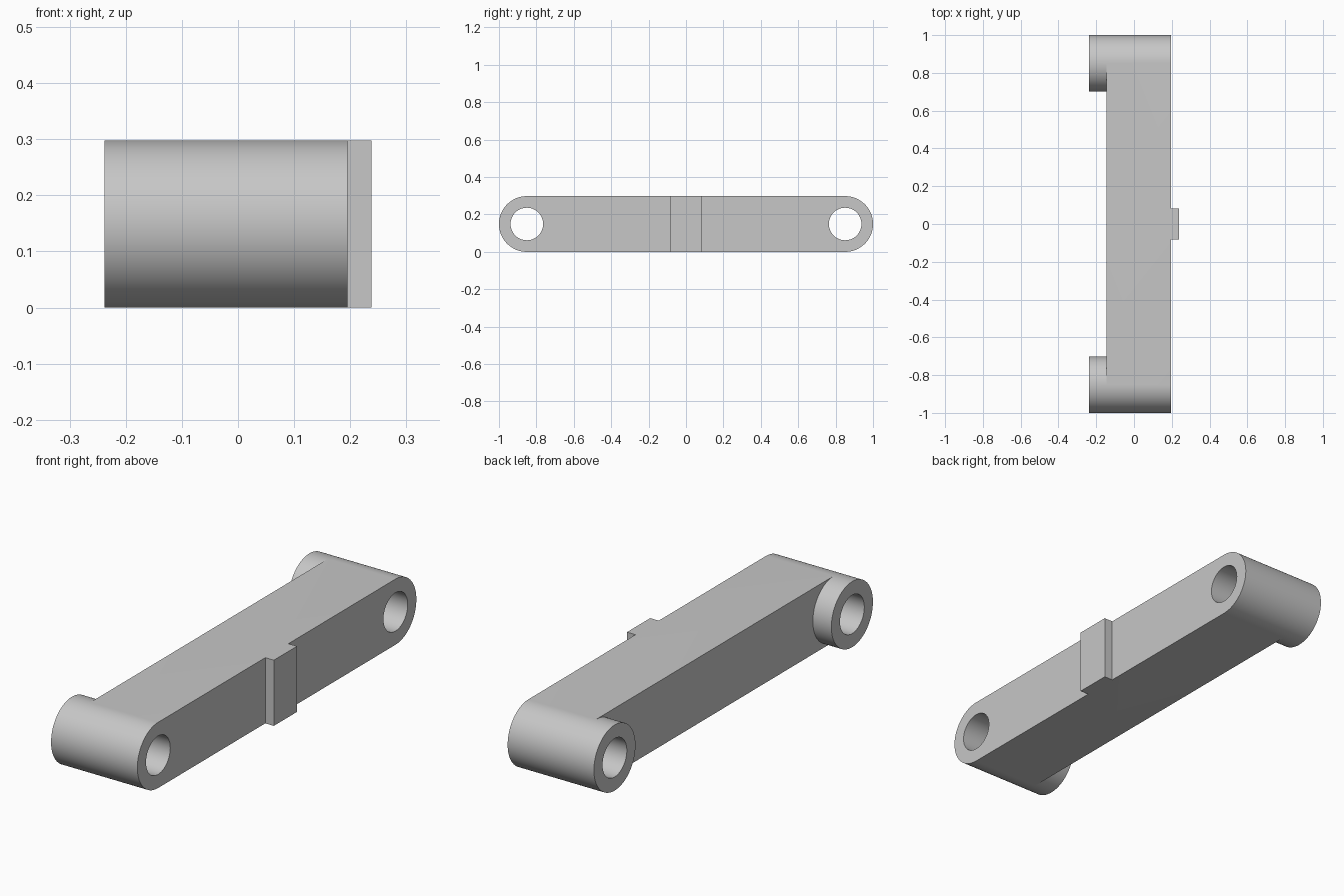
import bpy, bmesh
from math import cos, sin, pi, radians
from mathutils import Vector

old = bpy.data.objects.get("Cube")
if old:
    bpy.data.objects.remove(old, do_unlink=True)

R = 0.149               # outer radius, half the height
HOLE = 0.087            # bore radius
END = 1 - R             # distance of each bore from the middle
BACK, SIDE, FACE, RIB = -0.238, -0.145, 0.195, 0.238
STEPS = 40              # segments per half circle

grey = bpy.data.materials.new("plain grey")
grey.use_nodes = True
colour = (0.57, 0.57, 0.57, 1)
grey.diffuse_color = colour
grey.node_tree.nodes["Principled BSDF"].inputs["Base Color"].default_value = colour


def arc(side, radius, start, sweep):
    """Points (y, z) around one bore; angle zero points outwards."""
    n = round(STEPS * sweep / pi)
    return [(side * (END + radius * cos(start + sweep * i / n)),
             R + radius * sin(start + sweep * i / n)) for i in range(n + 1)]


def cap(bm, loops, x):
    """Flat face bounded by closed loops, the later ones being holes."""
    edges = []
    for loop in loops:
        vs = [bm.verts.new((x, y, z)) for y, z in loop]
        edges += [bm.edges.new((a, b)) for a, b in zip(vs, vs[1:] + vs[:1])]
    bmesh.ops.triangle_fill(bm, edges=edges, use_beauty=True, normal=Vector((1, 0, 0)))


def wall(bm, path, *xs):
    """Sweep a path along x through the given stations."""
    rows = [[bm.verts.new((x, y, z)) for y, z in path] for x in xs]
    for r, s in zip(rows, rows[1:]):
        for i in range(len(path) - 1):
            bm.faces.new((r[i], r[i + 1], s[i + 1], s[i]))


def finish(bm, name):
    bmesh.ops.remove_doubles(bm, verts=bm.verts[:], dist=1e-5)
    bmesh.ops.recalc_face_normals(bm, faces=bm.faces[:])
    mesh = bpy.data.meshes.new(name)
    bm.to_mesh(mesh)
    bm.free()
    mesh.materials.append(grey)
    obj = bpy.data.objects.new(name, mesh)
    bpy.context.collection.objects.link(obj)
    return obj


# Link arm with bored round ends that stand proud on one side
bm = bmesh.new()
holes, outer, inner = {}, {}, {}
for s in (-1, 1):
    holes[s] = arc(s, HOLE, 0, 2 * pi)
    outer[s] = arc(s, R, -pi / 2, pi)       # bottom to top, round the end
    inner[s] = arc(s, R, pi / 2, pi)        # top to bottom, facing the middle
    wall(bm, outer[s], BACK, SIDE, FACE)
    wall(bm, inner[s], BACK, SIDE)
    wall(bm, holes[s], BACK, FACE)
    cap(bm, [outer[s] + inner[s][1:-1], holes[s][:-1]], BACK)
cap(bm, [outer[1] + outer[-1][::-1], holes[1][:-1], holes[-1][:-1]], FACE)
cap(bm, [inner[1] + inner[-1][::-1]], SIDE)
for z in (0, 2 * R):
    wall(bm, [(-END, z), (END, z)], SIDE, FACE)
arm = finish(bm, "link_arm")

# Upright rib in the middle of the flat face
bm = bmesh.new()
bmesh.ops.create_cube(bm, size=1)
bmesh.ops.scale(bm, vec=(RIB - FACE, 0.166, 2 * R), verts=bm.verts[:])
bmesh.ops.translate(bm, vec=((RIB + FACE) / 2, 0, R), verts=bm.verts[:])
finish(bm, "centre_rib")

# Smooth the round surfaces, keep the edges crisp
bpy.ops.object.select_all(action="DESELECT")
arm.select_set(True)
bpy.context.view_layer.objects.active = arm
bpy.ops.object.shade_smooth_by_angle(angle=radians(30))
